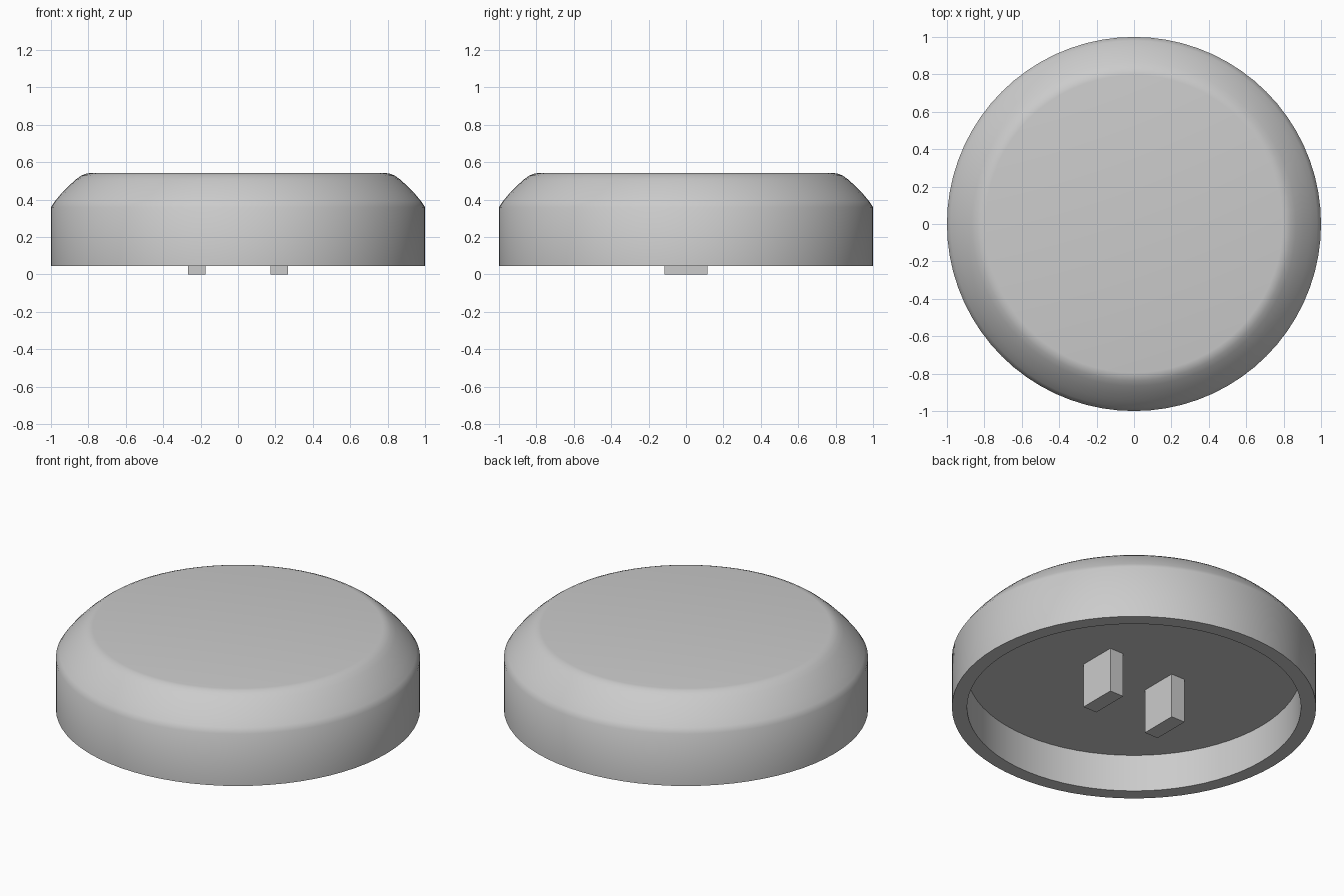
import bpy
import bmesh
import math
from mathutils import Vector

cube = bpy.data.objects.get("Cube")
if cube:
    bpy.data.objects.remove(cube, do_unlink=True)

# Single matte grey
grey = bpy.data.materials.new("light_grey")
grey.use_nodes = True
colour = (0.6, 0.6, 0.6, 1)
grey.diffuse_color = colour
grey.node_tree.nodes["Principled BSDF"].inputs["Base Color"].default_value = colour


def add_object(name, bm):
    bmesh.ops.recalc_face_normals(bm, faces=bm.faces)
    mesh = bpy.data.meshes.new(name)
    bm.to_mesh(mesh)
    bm.free()
    mesh.materials.append(grey)
    obj = bpy.data.objects.new(name, mesh)
    bpy.context.collection.objects.link(obj)
    return obj


def lathe(name, profile, steps=72):
    """Turn an open (radius, z) profile about z and close both ends."""
    bm = bmesh.new()
    verts = [bm.verts.new((r, 0, z)) for r, z in profile]
    edges = [bm.edges.new(pair) for pair in zip(verts, verts[1:])]
    bmesh.ops.spin(bm, geom=verts + edges, cent=(0, 0, 0), axis=(0, 0, 1),
                   angle=math.tau, steps=steps, use_duplicate=False)
    bmesh.ops.remove_doubles(bm, verts=bm.verts, dist=0.0005)
    bmesh.ops.holes_fill(bm, edges=[e for e in bm.edges if e.is_boundary], sides=0)
    return add_object(name, bm)


def box(name, low, high):
    low, high = Vector(low), Vector(high)
    bm = bmesh.new()
    bmesh.ops.create_cube(bm, size=1)
    bmesh.ops.scale(bm, vec=high - low, verts=bm.verts)
    bmesh.ops.translate(bm, vec=(low + high) / 2, verts=bm.verts)
    return add_object(name, bm)


# Round cap: recessed underside, upright wall, curved shoulder, flat top
RECESS, BASE = 0.27, 0.045
cap = lathe("cap", [
    (0.917, RECESS), (0.917, BASE), (1, BASE), (1, 0.36),
    (0.98, 0.39), (0.945, 0.432), (0.905, 0.473), (0.866, 0.508),
    (0.838, 0.528), (0.815, 0.538), (0.795, 0.541),
])
bpy.ops.object.select_all(action="DESELECT")
cap.select_set(True)
bpy.context.view_layer.objects.active = cap
bpy.ops.object.shade_smooth_by_angle(angle=math.radians(35))

# Two prongs hanging from the recess, slightly below the rim
for side, name in ((1, "left_prong"), (-1, "right_prong")):
    x = side * 0.22
    box(name, (x - 0.046, -0.115, 0), (x + 0.046, 0.115, RECESS))
